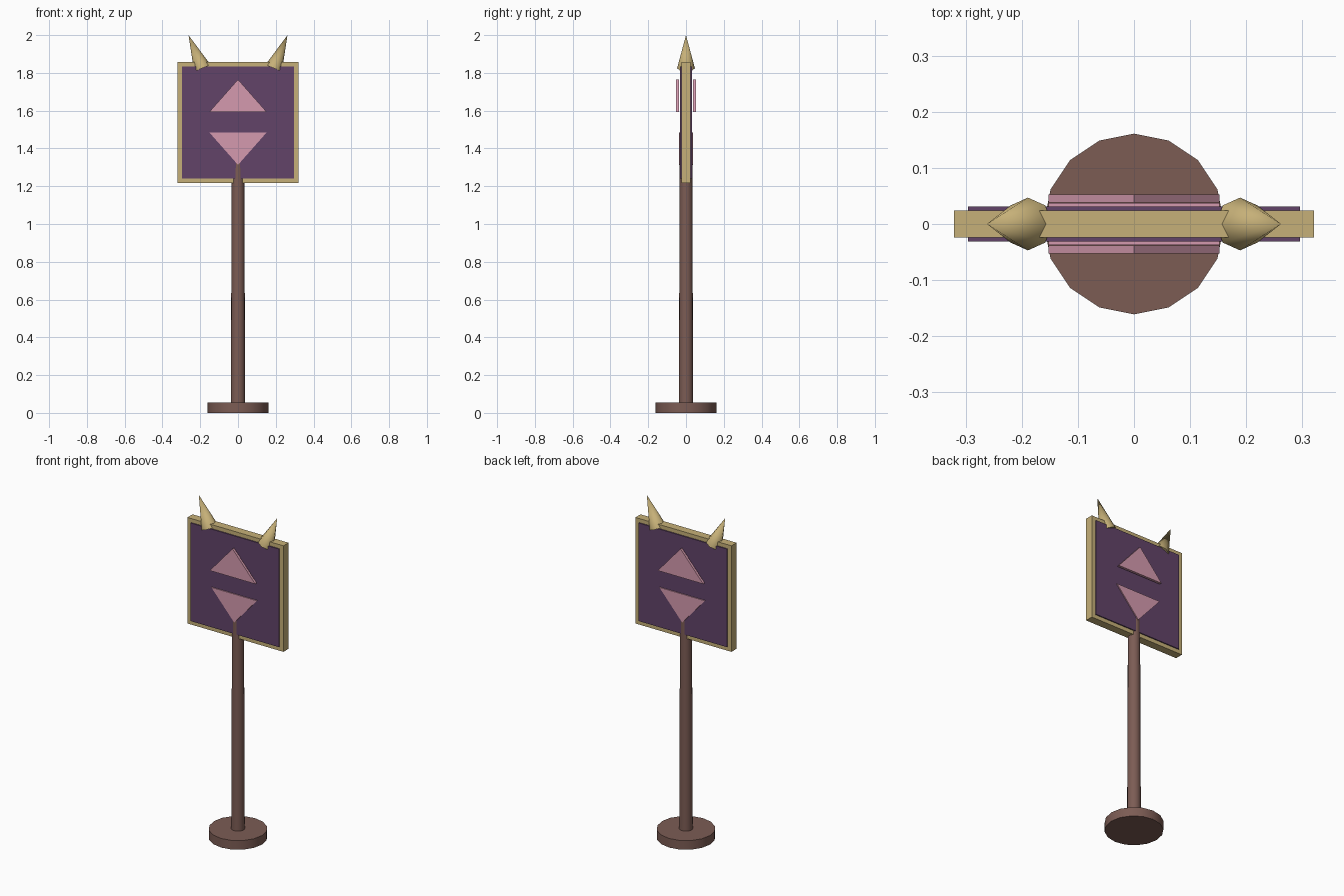
import bpy, bmesh, math
from mathutils import Vector

if "Cube" in bpy.data.objects:
    bpy.data.objects.remove(bpy.data.objects["Cube"])


def material(name, r, g, b):
    m = bpy.data.materials.new(name)
    lin = [((c / 255 + 0.055) / 1.055) ** 2.4 for c in (r, g, b)]
    m.diffuse_color = (*lin, 1)
    m.use_nodes = True
    m.node_tree.nodes["Principled BSDF"].inputs["Base Color"].default_value = m.diffuse_color
    return m


GOLD = material("dull_gold", 198, 176, 120)
PURPLE = material("dark_purple", 98, 68, 105)
PINK = material("dusty_pink", 213, 154, 175)
BROWN = material("brown", 124, 92, 84)


def make(name, bm, mat, smooth=False):
    bmesh.ops.recalc_face_normals(bm, faces=bm.faces)
    me = bpy.data.meshes.new(name)
    bm.to_mesh(me)
    bm.free()
    me.materials.append(mat)
    ob = bpy.data.objects.new(name, me)
    bpy.context.collection.objects.link(ob)
    if smooth:
        bpy.ops.object.select_all(action='DESELECT')
        ob.select_set(True)
        bpy.context.view_layer.objects.active = ob
        bpy.ops.object.shade_smooth_by_angle(angle=math.radians(50))
    return ob


def prism(name, outline, y0, y1, mat):
    """Extrude an x-z outline from y0 to y1."""
    bm = bmesh.new()
    face = bm.faces.new([bm.verts.new((x, y0, z)) for x, z in outline])
    ext = bmesh.ops.extrude_face_region(bm, geom=[face])["geom"]
    bmesh.ops.translate(bm, vec=(0, y1 - y0, 0),
                        verts=[v for v in ext if isinstance(v, bmesh.types.BMVert)])
    return make(name, bm, mat)


def cone(name, base, tip, r0, r1, sides, mat):
    """Straight cone or cylinder between two points."""
    base, tip = Vector(base), Vector(tip)
    axis = tip - base
    bm = bmesh.new()
    bmesh.ops.create_cone(bm, cap_ends=True, segments=sides, radius1=r0,
                          radius2=r1, depth=axis.length)
    tilt = math.atan2(axis.x, axis.z)
    for v in bm.verts:
        p = v.co
        v.co = (base + tip) / 2 + Vector((p.x * math.cos(tilt) + p.z * math.sin(tilt), p.y,
                                          -p.x * math.sin(tilt) + p.z * math.cos(tilt)))
    if r1 == 0:
        bmesh.ops.remove_doubles(bm, verts=bm.verts, dist=1e-5)
    return make(name, bm, mat, True)


def rect(w, z0, z1):
    return [(-w, z0), (w, z0), (w, z1), (-w, z1)]


# Foot and slightly tapered pole
cone("foot", (0, 0, 0), (0, 0, 0.055), 0.161, 0.161, 16, BROWN)
cone("pole", (0, 0, 0), (0, 0, 1.4), 0.038, 0.033, 16, BROWN)

# Sign board: gold frame slab with a thicker purple panel
prism("frame", rect(0.321, 1.217, 1.858), -0.0245, 0.0245, GOLD)
prism("panel", rect(0.296, 1.241, 1.834), -0.031, 0.031, PURPLE)

# Up and down arrows on both sides
for side, label in ((-1, "front"), (1, "back")):
    prism(label + "_up_arrow", [(-0.152, 1.593), (0.152, 1.593), (0, 1.765)],
          side * 0.038, side * 0.053, PINK)
    prism(label + "_down_arrow", [(-0.152, 1.485), (0.152, 1.485), (0, 1.313)],
          side * 0.028, side * 0.037, PINK)

# Horns on the top edge
for side, label in ((-1, "left"), (1, "right")):
    cone(label + "_horn", (side * 0.189, 0, 1.825), (side * 0.262, 0, 2.0),
         0.047, 0, 8, GOLD)
